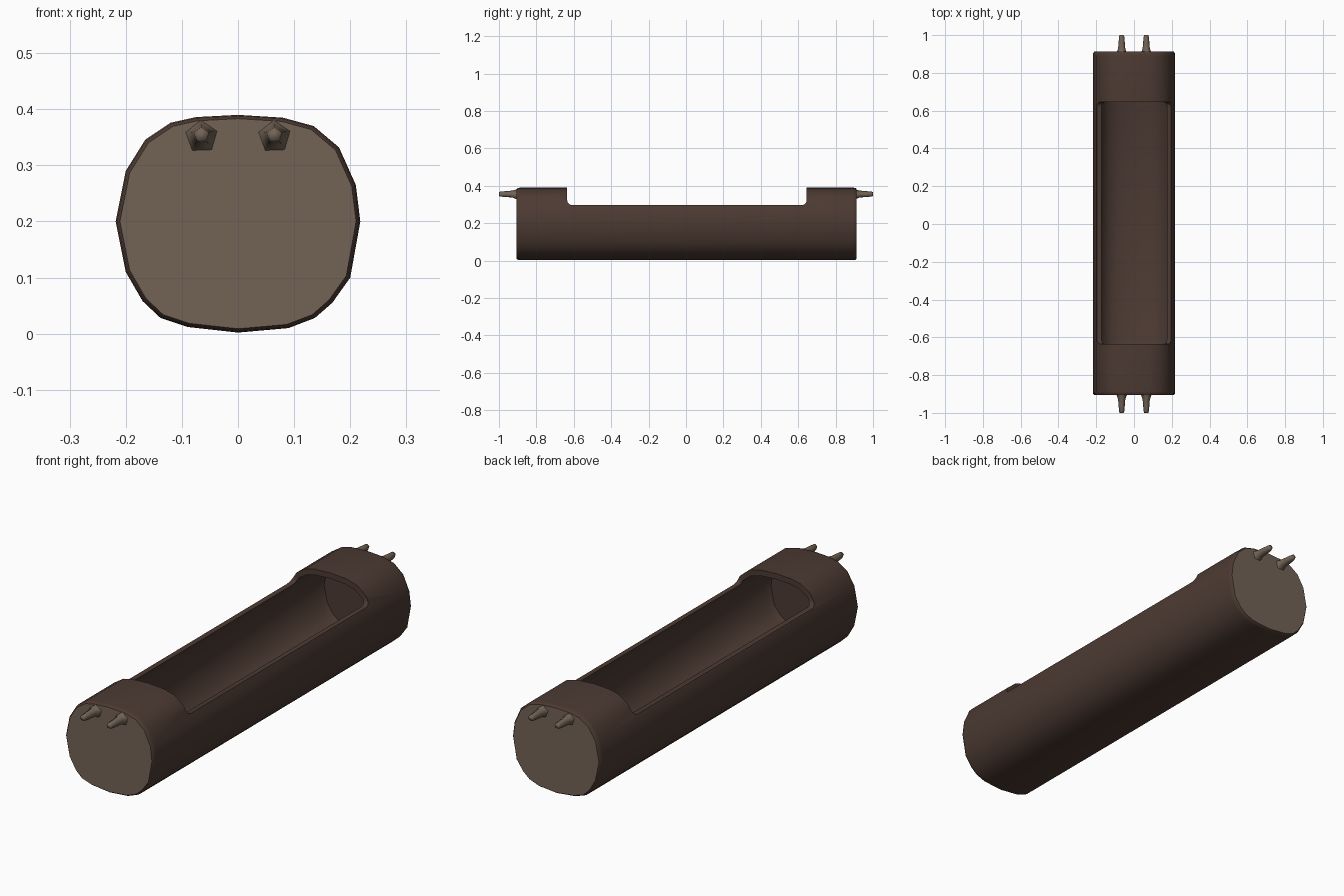
import bpy, bmesh, math
from mathutils import Vector

if "Cube" in bpy.data.objects:
    bpy.data.objects.remove(bpy.data.objects["Cube"])


def material(name, rgb):
    m = bpy.data.materials.new(name)
    m.diffuse_color = (*rgb, 1)
    m.use_nodes = True
    m.node_tree.nodes["Principled BSDF"].inputs["Base Color"].default_value = m.diffuse_color
    return m


bark = material("dark bark", (0.072, 0.042, 0.032))
wood = material("pale cut wood", (0.17, 0.125, 0.092))

# Log cross-section (x, z), counter-clockwise from the top
PROFILE = [(0, .39), (-.075, .386), (-.12, .376), (-.165, .346), (-.2, .29), (-.218, .2),
           (-.2, .11), (-.17, .058), (-.138, .028), (-.09, .012), (0, .002), (.09, .01),
           (.137, .028), (.168, .055), (.2, .1), (.218, .2), (.21, .265), (.18, .332),
           (.135, .37), (.08, .385)]
CZ = 0.196


def section(y, sx=1.0, sz=1.0):
    return [Vector((x * sx, y, CZ + (z - CZ) * sz)) for x, z in PROFILE]


def loft(name, rings, mats):
    """Skin a stack of rings and close both ends."""
    bm = bmesh.new()
    vs = [[bm.verts.new(p) for p in r] for r in rings]
    n = len(vs[0])
    for a, b in zip(vs, vs[1:]):
        for i in range(n):
            bm.faces.new((a[i], a[(i + 1) % n], b[(i + 1) % n], b[i]))
    bm.faces.new(vs[0])
    bm.faces.new(vs[-1])
    bmesh.ops.recalc_face_normals(bm, faces=bm.faces)
    me = bpy.data.meshes.new(name)
    bm.to_mesh(me)
    bm.free()
    ob = bpy.data.objects.new(name, me)
    bpy.context.collection.objects.link(ob)
    for m in mats:
        me.materials.append(m)
    return ob


def smooth(ob, angle):
    bpy.ops.object.select_all(action='DESELECT')
    ob.select_set(True)
    bpy.context.view_layer.objects.active = ob
    bpy.ops.object.shade_smooth_by_angle(angle=math.radians(angle))


# Log body with softened ends
log = loft("log_trough", [section(-.905, .965, .965), section(-.899, .99, .99), section(-.885),
                          section(.892), section(.906, .99, .99), section(.912, .965, .965)],
           [bark, wood])

# Hollow running under both end hoods
hollow = loft("hollow_cutter", [section(-.865, .86, .80), section(-.84, .92, .87),
                                section(.845, .92, .87), section(.872, .86, .80)], [bark])

# Side outline of the open top, with rounded lower corners
Y0, Y1, ZR, R = -.635, .645, .297, .025
outline = [(Y1, .6), (Y0, .6)]
for k in range(5):
    a = math.radians(180 + 22.5 * k)
    outline.append((Y0 + R + R * math.cos(a), ZR + R + R * math.sin(a)))
for k in range(5):
    a = math.radians(270 + 22.5 * k)
    outline.append((Y1 - R + R * math.cos(a), ZR + R + R * math.sin(a)))
notch = loft("notch_cutter", [[Vector((x, y, z)) for y, z in outline] for x in (-.4, .4)], [bark])

for cutter in (hollow, notch):
    mod = log.modifiers.new("cut", 'BOOLEAN')
    mod.operation = 'DIFFERENCE'
    mod.solver = 'EXACT'
    mod.object = cutter
bpy.context.view_layer.update()
cut = bpy.data.meshes.new_from_object(
    log.evaluated_get(bpy.context.evaluated_depsgraph_get()))
log.modifiers.clear()
log.data = cut
for cutter in (hollow, notch):
    bpy.data.objects.remove(cutter)

# Pale cut wood on the outer end faces
for p in log.data.polygons:
    p.material_index = int(abs(p.center.y) > .9 and abs(p.normal.y) > .75)
smooth(log, 38)

# Flared five-sided pegs, two at each end
for end, label in ((-1, "front"), (1, "back")):
    for side, hand in ((-1, "left"), (1, "right")):
        rings = []
        for y, r, z in ((.895, .034, .349), (.91, .027, .352), (.93, .020, .354),
                        (.96, .0175, .354), (.992, .0145, .354), (1.0, .011, .354)):
            rings.append([Vector((side * .065 + r * math.cos(t), end * y, z + r * math.sin(t)))
                          for t in (math.radians(72 * i + 20) for i in range(5))])
        smooth(loft(f"{label}_{hand}_peg", rings, [wood]), 75)
